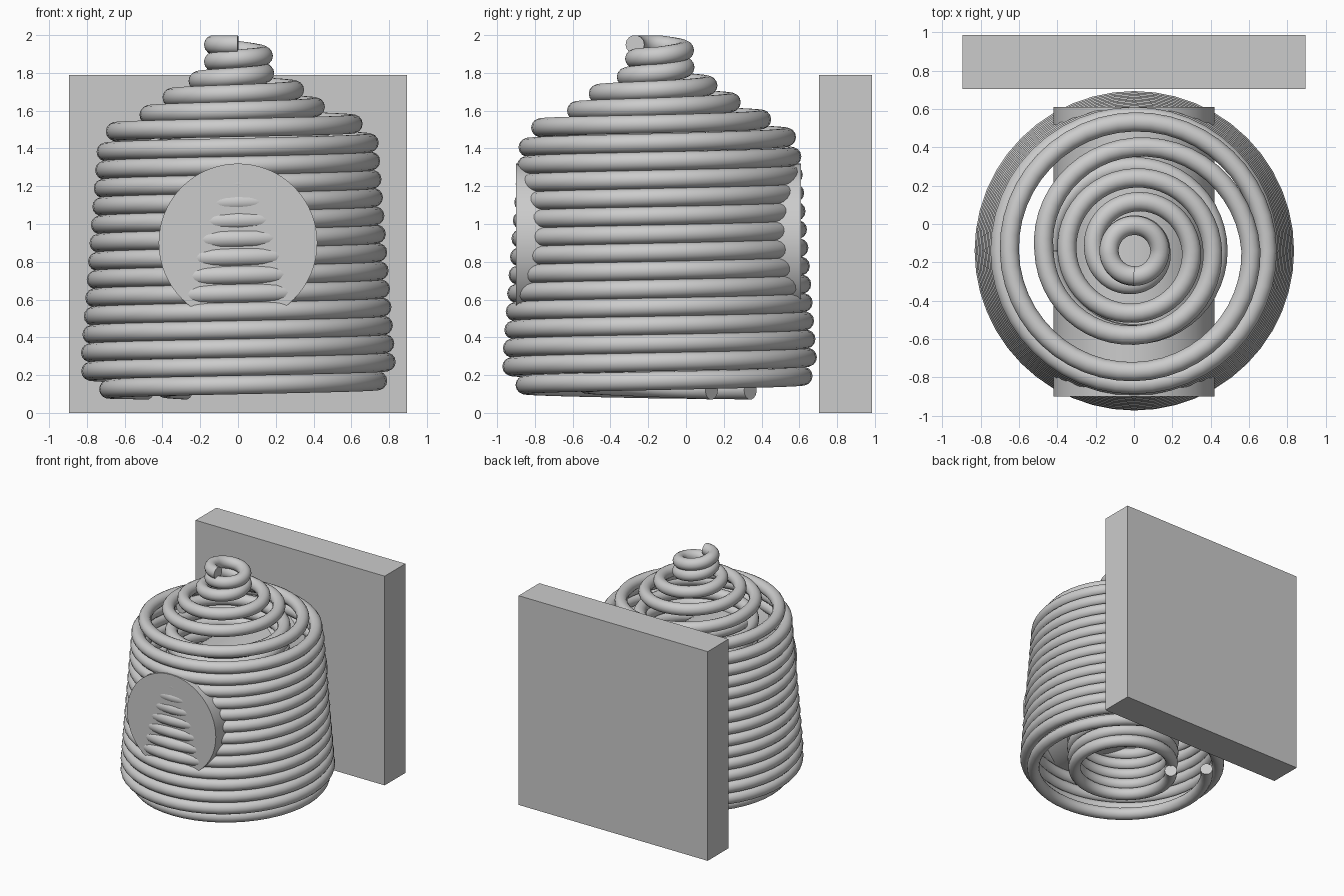
import bpy
import math

if "Cube" in bpy.data.objects:
    bpy.data.objects.remove(bpy.data.objects["Cube"])

CY = -0.14          # y of the coil axis
ROPE = 0.05         # rope radius
STEPS = 48          # rope segments per turn


def smooth(obj):
    bpy.ops.object.select_all(action='DESELECT')
    obj.select_set(True)
    bpy.context.view_layer.objects.active = obj
    bpy.ops.object.shade_smooth_by_angle(angle=math.radians(40))


def coil(name, keys):
    """Rope swept along a spiral given by (turns, radius, z) keys."""
    pts = []
    for (t0, r0, z0), (t1, r1, z1) in zip(keys, keys[1:]):
        n = max(1, round((t1 - t0) * STEPS))
        for i in range(n):
            f = i / n
            pts.append((t0 + (t1 - t0) * f, r0 + (r1 - r0) * f, z0 + (z1 - z0) * f))
    pts.append(keys[-1])
    cu = bpy.data.curves.new(name, 'CURVE')
    cu.dimensions = '3D'
    cu.twist_mode = 'Z_UP'
    cu.bevel_depth = ROPE
    cu.bevel_resolution = 5
    cu.use_fill_caps = True
    sp = cu.splines.new('POLY')
    sp.points.add(len(pts) - 1)
    for p, (t, r, z) in zip(sp.points, pts):
        a = t * math.tau
        p.co = (r * math.cos(a), CY + r * math.sin(a), z, 1)
    obj = bpy.data.objects.new(name, cu)
    bpy.context.collection.objects.link(obj)
    bpy.ops.object.select_all(action='DESELECT')
    obj.select_set(True)
    bpy.context.view_layer.objects.active = obj
    bpy.ops.object.convert(target='MESH')
    smooth(bpy.context.view_layer.objects.active)


# outer rope wall, rising into the stepped dome and top knob
coil("outer_rope_wall", [
    (0.375, 0.68, 0.12), (0.5, 0.685, 0.125), (1, 0.74, 0.17), (1.5, 0.78, 0.22),
    (2, 0.785, 0.27), (14, 0.695, 1.43), (14.5, 0.65, 1.49), (15, 0.61, 1.53),
    (15.5, 0.47, 1.58), (16, 0.41, 1.62), (16.5, 0.35, 1.67), (17, 0.30, 1.71),
    (17.5, 0.21, 1.76), (18, 0.14, 1.80), (18.5, 0.13, 1.86), (19, 0.135, 1.89),
    (19.5, 0.13, 1.95), (19.75, 0.13, 1.95)])

# inner rope wall inside the hive
coil("inner_rope_wall", [(0.375, 0.39, 0.12), (2, 0.40, 0.27), (14.5, 0.44, 1.49)])

# round entrance plug running front to back
bpy.ops.mesh.primitive_cylinder_add(vertices=64, radius=0.42, depth=1.51,
                                    location=(0, -0.145, 0.90),
                                    rotation=(math.pi / 2, 0, 0))
plug = bpy.context.object
plug.name = "entrance_plug"
smooth(plug)

# slab standing behind the hive
bpy.ops.mesh.primitive_cube_add(size=1, location=(0, 0.845, 0.895))
slab = bpy.context.object
slab.name = "back_slab"
slab.scale = (1.79, 0.28, 1.79)
bpy.ops.object.transform_apply(location=False, rotation=False, scale=True)
